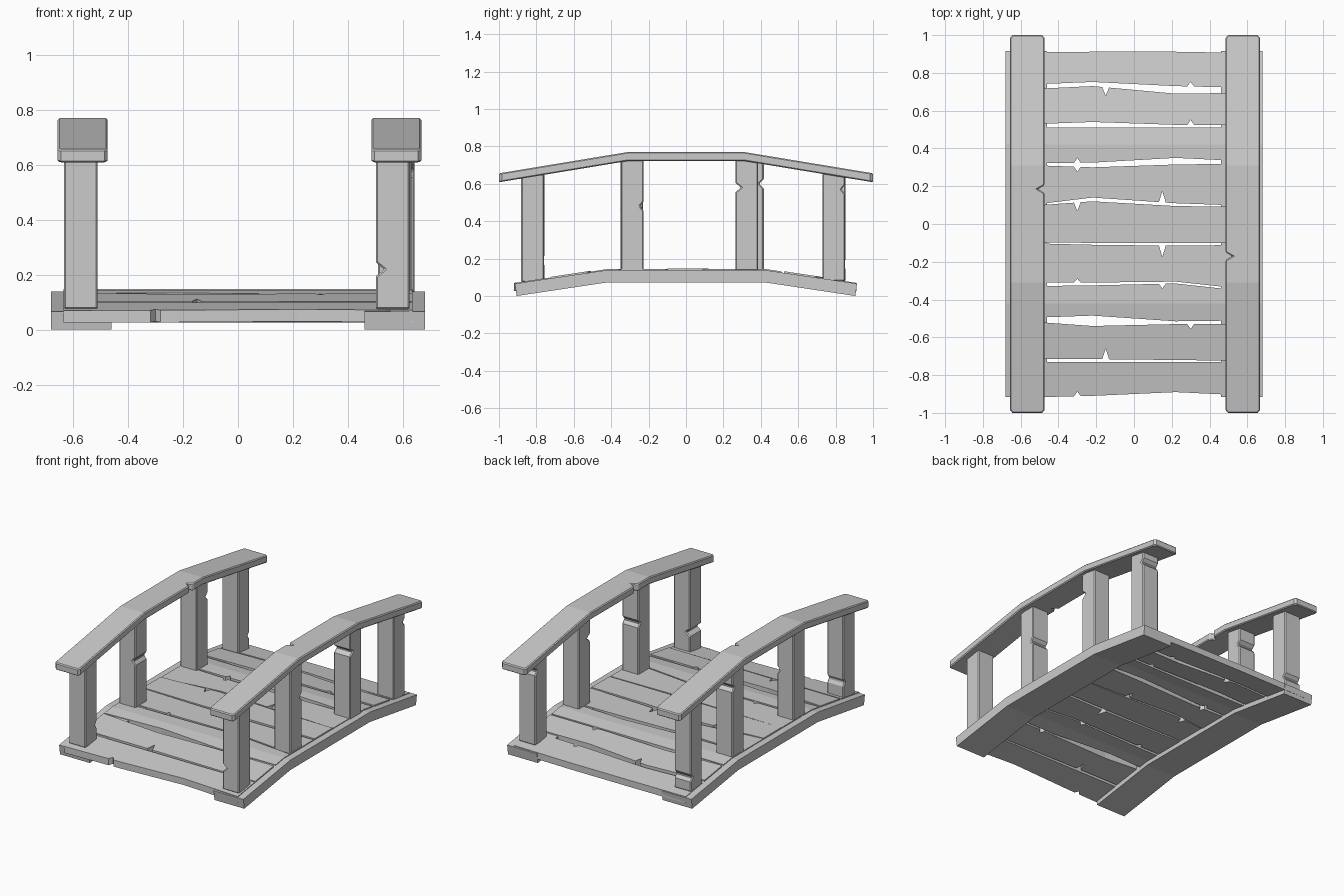
import bpy, bmesh

if "Cube" in bpy.data.objects:
    bpy.data.objects.remove(bpy.data.objects["Cube"])

SLOPE_DECK, BREAK_DECK = 0.15, 0.42
SLOPE_RAIL, BREAK_RAIL = 0.165, 0.31


def drop(y, brk, slope):
    return -max(0.0, abs(y) - brk) * slope


def finish(name, bm, bevel=0.0):
    bmesh.ops.recalc_face_normals(bm, faces=bm.faces[:])
    me = bpy.data.meshes.new(name)
    bm.to_mesh(me)
    bm.free()
    ob = bpy.data.objects.new(name, me)
    bpy.context.collection.objects.link(ob)
    if bevel:
        m = ob.modifiers.new("bevel", 'BEVEL')
        m.width, m.segments = bevel, 1
        m.limit_method, m.angle_limit = 'ANGLE', 0.9
    return ob


def prism(points, offset):
    """Closed outline of 3D points pushed along offset."""
    bm = bmesh.new()
    f = bm.faces.new([bm.verts.new(p) for p in points])
    ext = bmesh.ops.extrude_face_region(bm, geom=[f])
    bmesh.ops.translate(bm, vec=offset,
                        verts=[g for g in ext['geom'] if isinstance(g, bmesh.types.BMVert)])
    return bm


def bent_board(name, outline, z0, z1, brk, slope, bevel=0.0, lean=0.0):
    """Flat board from a plan outline, folded down beyond y = +-brk."""
    bm = prism([(x, y, z0) for x, y in outline], (0, 0, z1 - z0))
    for s in (-1, 1):
        bmesh.ops.bisect_plane(bm, geom=bm.verts[:] + bm.edges[:] + bm.faces[:],
                               plane_co=(0, s * brk, 0), plane_no=(0, 1, 0), dist=1e-5)
    for v in bm.verts:
        y = v.co.y
        if v.co.z > (z0 + z1) / 2 and abs(y) > brk + 0.01:
            v.co.y += lean if y > 0 else -lean
        v.co.z += drop(y, brk, slope)
    return finish(name, bm, bevel)


# Side beams under the deck
for s, side in ((-1, "left"), (1, "right")):
    a, b = s * 0.46, s * 0.68
    bent_board(side + "_beam", [(a, -0.905), (b, -0.905), (b, 0.905), (a, 0.905)],
               0.073, 0.139, BREAK_DECK, SLOPE_DECK, lean=0.01)

# Deck planks: each edge is four heights across, then notch x and notch depth
PLANKS = [
    ((-.92, -.91, -.89, -.91, -.30, .025), (-.73, -.73, -.73, -.73, 0, 0)),
    ((-.715, -.715, -.72, -.725, -.15, .055), (-.51, -.54, -.53, -.53, .30, .025)),
    ((-.50, -.485, -.515, -.51, 0, 0), (-.33, -.325, -.315, -.36, .15, .025)),
    ((-.31, -.31, -.305, -.35, -.30, .02), (-.10, -.11, -.115, -.11, .15, .06)),
    ((-.095, -.10, -.10, -.10, 0, 0), (.09, .12, .095, .09, -.30, .045)),
    ((.09, .14, .11, .095, .15, .06), (.315, .30, .315, .32, -.30, .025)),
    ((.32, .325, .35, .33, -.30, .025), (.51, .51, .51, .51, 0, 0)),
    ((.525, .54, .525, .525, .30, .025), (.71, .73, .69, .695, -.15, .045)),
    ((.735, .752, .73, .72, .30, .025), (.91, .912, .912, .905, 0, 0)),
]
XS = (-0.635, -0.22, 0.22, 0.635)


def edge(spec, inward):
    ys, nx, depth = spec[:4], spec[4], spec[5]
    pts = list(zip(XS, ys))
    if depth:
        i = max(k for k in range(3) if XS[k] <= nx)

        def at(x):
            return ys[i] + (ys[i + 1] - ys[i]) * (x - XS[i]) / (XS[i + 1] - XS[i])
        # small V split in the edge of the wood
        pts += [(nx - .018, at(nx - .018)), (nx, at(nx) + inward * depth), (nx + .018, at(nx + .018))]
        # drop knots swallowed by the split
        pts = [p for p in pts if p[0] in (nx - .018, nx, nx + .018) or abs(p[0] - nx) > .02]
    return sorted(pts)


for i, (lo, hi) in enumerate(PLANKS):
    outline = edge(lo, 1) + edge(hi, -1)[::-1]
    dz = (0.0, 0.003, -0.001)[i % 3]
    bent_board(f"deck_plank_{i + 1}", outline, 0.101 + dz, 0.145 + dz, BREAK_DECK, SLOPE_DECK)

# Handrails, each with one split on the inner edge
for s, side, cx, ny in ((-1, "left", -0.565, 0.185), (1, "right", 0.576, -0.17)):
    a, b = cx - s * 0.091, cx + s * 0.091
    c = s * 0.012
    outline = [(a + c, -1), (b - c, -1), (b, -.985), (b, .985), (b - c, 1), (a + c, 1), (a, .985),
               (a, ny + .02), (a + s * .035, ny), (a, ny - .02), (a, -.985)]
    bent_board(side + "_handrail", outline, 0.722, 0.770, BREAK_RAIL, SLOPE_RAIL, 0.006)

# Posts: x, y, notched axis, notched side, notch height, notch depth
POSTS = [
    (.563, -.82, 'x', -1, .22, .03), (.570, -.287, 'y', 1, .48, .02),
    (.582, .325, 'y', -1, .58, .03), (.577, .79, 'y', 1, .57, .02),
    (-.572, -.818, 'y', 1, .19, .015), (-.572, -.29, 'x', 1, .45, .02),
    (-.572, .355, 'y', 1, .60, .025), (-.572, .793, 'y', 1, .17, .02),
]
H = 0.061
for i, (px, py, axis, side, nz, depth) in enumerate(POSTS):
    z0 = 0.135 + drop(py, BREAK_DECK, SLOPE_DECK)
    z1 = 0.735 + drop(py, BREAK_RAIL, SLOPE_RAIL)
    prof = [(-H, z0), (H, z0), (H, nz - .025), (H - depth, nz), (H, nz + .025), (H, z1), (-H, z1)]
    if axis == 'y':
        bm = prism([(px - H, py + side * u, z) for u, z in prof], (2 * H, 0, 0))
    else:
        bm = prism([(px + side * u, py - H, z) for u, z in prof], (0, 2 * H, 0))
    finish(f"{'right' if px > 0 else 'left'}_post_{i % 4 + 1}", bm, 0.006)
